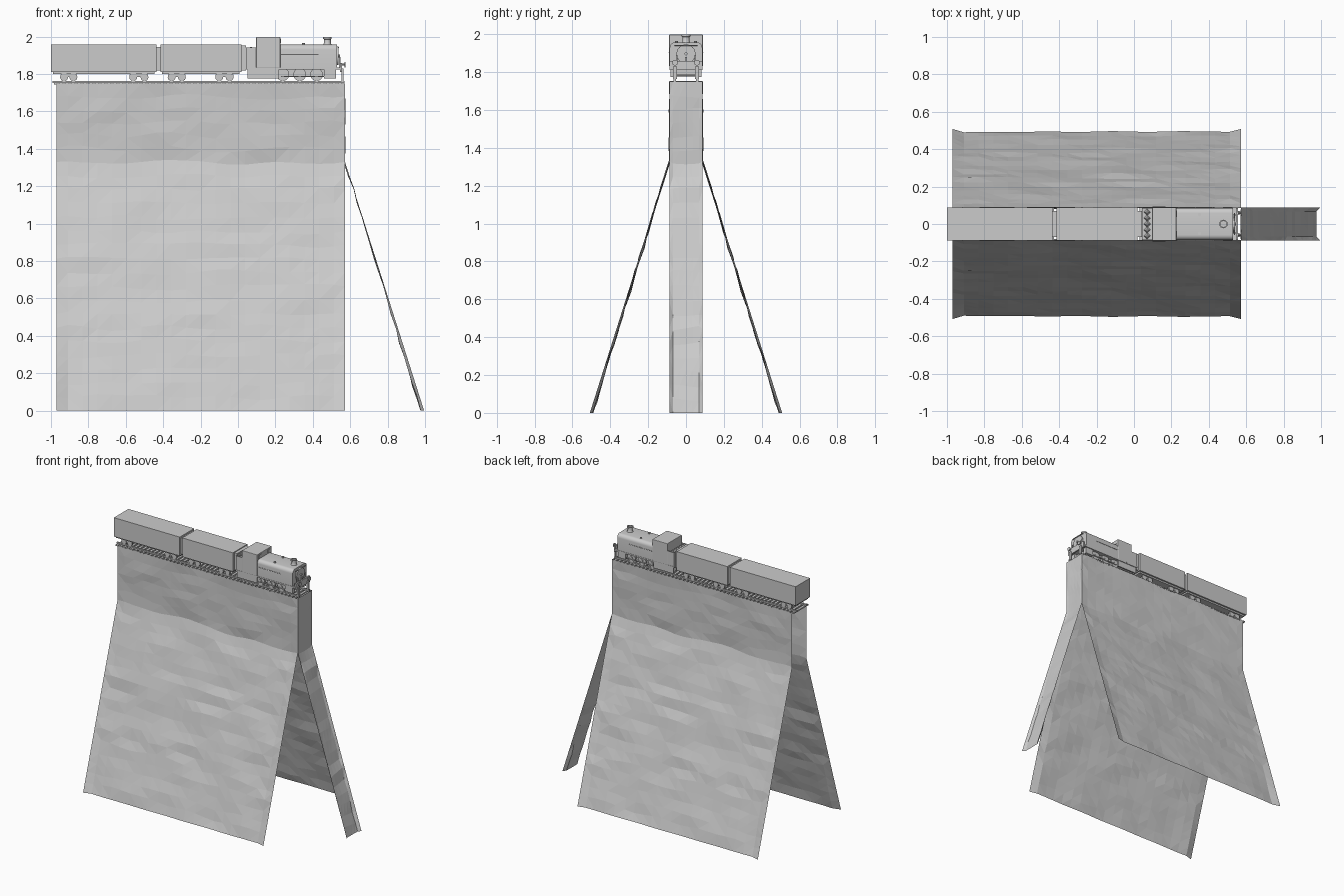
import bpy, bmesh, math
from mathutils import Vector, noise

if "Cube" in bpy.data.objects:
    bpy.data.objects.remove(bpy.data.objects["Cube"])

def finish(name, bm, angle=None):
    me = bpy.data.meshes.new(name)
    bm.to_mesh(me)
    bm.free()
    ob = bpy.data.objects.new(name, me)
    bpy.context.collection.objects.link(ob)
    if angle:
        bpy.context.view_layer.objects.active = ob
        ob.select_set(True)
        bpy.ops.object.shade_smooth_by_angle(angle=math.radians(angle))
        ob.select_set(False)
    return ob

def add_box(bm, x0, x1, y0, y1, z0, z1):
    vs = bmesh.ops.create_cube(bm, size=1)["verts"]
    for v in vs:
        v.co = Vector(((x0 + x1) / 2 + v.co.x * (x1 - x0),
                       (y0 + y1) / 2 + v.co.y * (y1 - y0),
                       (z0 + z1) / 2 + v.co.z * (z1 - z0)))

def boxes(name, *dims, bevel=0):
    bm = bmesh.new()
    for d in dims:
        add_box(bm, *d)
    ob = finish(name, bm)
    if bevel:
        m = ob.modifiers.new("bevel", "BEVEL")
        m.width, m.segments = bevel, 2
    return ob

def add_cyl(bm, p, r, depth, axis="Z", n=16, r2=None):
    vs = bmesh.ops.create_cone(bm, cap_ends=True, segments=n, radius1=r,
                               radius2=r if r2 is None else r2, depth=depth)["verts"]
    for v in vs:
        x, y, z = v.co
        v.co = Vector(p) + Vector({"Z": (x, y, z), "Y": (x, -z, y), "X": (z, y, -x)}[axis])

def cyls(name, *items):
    bm = bmesh.new()
    for it in items:
        add_cyl(bm, *it)
    return finish(name, bm, 35)

# Rock face: wavy sheet, vertical above and leaning out below the bend
def cliff(name, u0, u1, nu, base, run, place, flare, margin):
    bm = bmesh.new()
    nz, zt, zb = 24, 1.75, 1.33
    us = [u0, u0 + margin] + [u0 + margin + (u1 - u0 - 2 * margin) * i / nu
                              for i in range(1, nu)] + [u1 - margin, u1]
    zs = [zt - (zt - zb) * i / 6 for i in range(6)] + [zb * (1 - i / 18) for i in range(19)]
    rows = []
    for j, z in enumerate(zs):
        row = []
        for i, u in enumerate(us):
            lean = max(0, (zb - z) / zb)
            edge = i in (0, len(us) - 1)
            wob = 0 if edge else 0.010 * noise.noise(Vector((u * 3.5, z * 13, base * 7 + run * 3)))
            dz = 0 if j in (0, len(zs) - 1) or edge else \
                0.03 * noise.noise(Vector((u * 4, z * 7, 9.3)))
            d = base + run * lean + wob + (flare * lean if edge else 0)
            row.append(bm.verts.new(place(u, d, z + dz)))
        rows.append(row)
    for a, b in zip(rows, rows[1:]):
        for i in range(len(us) - 1):
            bm.faces.new((a[i], b[i], b[i + 1], a[i + 1]))
    bmesh.ops.triangulate(bm, faces=bm.faces[:])
    return finish(name, bm)

cliff("front_cliff", -0.97, 0.573, 18, 0.087, 0.407, lambda u, d, z: (u, -d, z), 0.014, 0.06)
cliff("back_cliff", 0.573, -0.97, 18, 0.087, 0.407, lambda u, d, z: (u, d, z), 0.014, -0.06)
cliff("end_cliff", -0.088, 0.088, 4, 0.572, 0.405, lambda u, d, z: (d, u, z), 0.018, 0.02)

# Track
boxes("sleepers", *[(-0.985 + i * 0.0317, -0.967 + i * 0.0317, -0.088, 0.088, 1.744, 1.754)
                    for i in range(49)])
boxes("rails", *[(-0.993, 0.57, s * 0.06 - 0.006, s * 0.06 + 0.006, 1.752, 1.763) for s in (-1, 1)])

# Carriages
for name, x0, x1, bogies in (("rear_carriage", -1.0, -0.437, ((-0.93, -0.88), (-0.56, -0.50))),
                             ("middle_carriage", -0.415, 0.018, ((-0.355, -0.30), (-0.10, -0.045)))):
    boxes(name + "_body", (x0, x1, -0.088, 0.088, 1.812, 1.958))
    boxes(name + "_chassis", (x0 + 0.01, x1 - 0.01, -0.075, 0.075, 1.80, 1.813))
    frames, wheels = [], []
    for a, b in bogies:
        for s in (-1, 1):
            frames.append((a - 0.02, b + 0.02, s * 0.06 - 0.005, s * 0.06 + 0.005, 1.785, 1.797))
            wheels += [((x, s * 0.06, 1.783), 0.021, 0.014, "Y") for x in (a, b)]
        frames.append((a, b, -0.06, 0.06, 1.786, 1.802))
        wheels += [((x, 0, 1.783), 0.005, 0.12, "Y", 8) for x in (a, b)]
    boxes(name + "_bogies", *frames)
    cyls(name + "_wheels", *wheels)
boxes("gangways", (-0.44, -0.41, -0.07, 0.07, 1.82, 1.945), (0.015, 0.042, -0.07, 0.07, 1.82, 1.952))

# Locomotive body
boxes("running_plate", (0.042, 0.555, -0.088, 0.088, 1.823, 1.834))
boxes("coal_bunker", (0.042, 0.10, -0.086, 0.086, 1.832, 1.925),
      (0.042, 0.046, -0.086, 0.086, 1.92, 1.942), (0.046, 0.10, -0.086, -0.082, 1.92, 1.942),
      (0.046, 0.10, 0.082, 0.086, 1.92, 1.942))
bm = bmesh.new()
for i in range(5):
    add_cyl(bm, (0.07, -0.064 + i * 0.032, 1.932), 0.021, 0.022, "Z", 4, 0.006)
finish("coal", bm)
boxes("cab", (0.097, 0.226, -0.089, 0.089, 1.832, 1.998), bevel=0.003)
boxes("cab_windows", *[(0.225, 0.229, s * 0.055 - 0.018, s * 0.055 + 0.018, 1.965, 1.988) for s in (-1, 1)])

# Tank-sided boiler with rounded shoulders
bm = bmesh.new()
r, ring = 0.028, []
pts = [(-0.086, 1.834)]
for cy, a0 in ((-0.058, 180), (0.058, 90)):
    pts += [(cy + r * math.cos(math.radians(a0 - 15 * k)),
             1.930 + r * math.sin(math.radians(a0 - 15 * k))) for k in range(7)]
pts.append((0.086, 1.834))
f = bm.faces.new([bm.verts.new((0.226, y, z)) for y, z in pts])
ext = bmesh.ops.extrude_face_region(bm, geom=[f])["geom"]
bmesh.ops.translate(bm, vec=(0.302, 0, 0), verts=[g for g in ext if isinstance(g, bmesh.types.BMVert)])
bmesh.ops.recalc_face_normals(bm, faces=bm.faces[:])
finish("boiler_tank", bm, 35)

cyls("smokebox_door", ((0.531, 0, 1.897), 0.05, 0.012, "X", 24), ((0.54, 0, 1.897), 0.008, 0.012, "X", 8))

# Hollow chimney turned from a profile
bm = bmesh.new()
prof = [(0.024, 1.955), (0.018, 1.965), (0.018, 1.985), (0.023, 1.988),
        (0.023, 1.998), (0.016, 1.998), (0.016, 1.96)]
rings = [[bm.verts.new((0.478 + q * math.cos(math.tau * i / 20), q * math.sin(math.tau * i / 20), z))
          for i in range(20)] for q, z in prof]
for a, b in zip(rings, rings[1:]):
    for i in range(20):
        bm.faces.new((a[i], a[(i + 1) % 20], b[(i + 1) % 20], b[i]))
bm.faces.new(rings[-1])
finish("chimney", bm, 35)

# Boiler fittings and handrails
cyls("tank_fillers", *[((0.35, s * 0.05, 1.961), 0.009, 0.008, "Z", 10) for s in (-1, 1)])
cyls("handrails", *[((0.33, s * 0.089, 1.905), 0.0025, 0.20, "X", 6) for s in (-1, 1)],
     *[((x, s * 0.087, 1.905), 0.003, 0.006, "Y", 6) for s in (-1, 1) for x in (0.24, 0.33, 0.42)])

# Underframe, wheels and rods
boxes("underframe", (0.05, 0.50, -0.05, 0.05, 1.785, 1.825),
      *[(0.05, 0.22, s * 0.078 - 0.005, s * 0.078 + 0.005, 1.776, 1.824) for s in (-1, 1)])
wx = (0.24, 0.33, 0.42)
cyls("driving_wheels", *[((x, s * 0.06, 1.797), 0.034, 0.016, "Y", 24) for x in wx for s in (-1, 1)],
     *[((x, s * 0.07, 1.797), 0.01, 0.01, "Y", 10) for x in wx for s in (-1, 1)])
boxes("coupling_rods", *[(0.23, 0.52, s * 0.074 - 0.003, s * 0.074 + 0.003, 1.783, 1.79) for s in (-1, 1)])
boxes("cylinders", *[(0.46, 0.525, s * 0.066 - 0.015, s * 0.066 + 0.015, 1.775, 1.825) for s in (-1, 1)])

# Front end
boxes("buffer_beam", (0.545, 0.556, -0.086, 0.086, 1.812, 1.86))
cyls("buffers", *[((0.562, s * 0.058, 1.85), 0.005, 0.018, "X", 8) for s in (-1, 1)],
     *[((0.572, s * 0.058, 1.85), 0.015, 0.006, "X", 14) for s in (-1, 1)])
boxes("guard_irons", *[(0.553, 0.564, s * 0.058 - 0.011, s * 0.058 + 0.011, 1.763, 1.83) for s in (-1, 1)])
boxes("lamp_irons", *[(0.54, 0.548, y - 0.004, y + 0.004, 1.834, z)
                      for y, z in ((-0.05, 1.89), (0.0, 1.88), (0.05, 1.89))])
cyls("front_handrail", ((0.537, 0, 1.942), 0.003, 0.12, "Y", 6))
